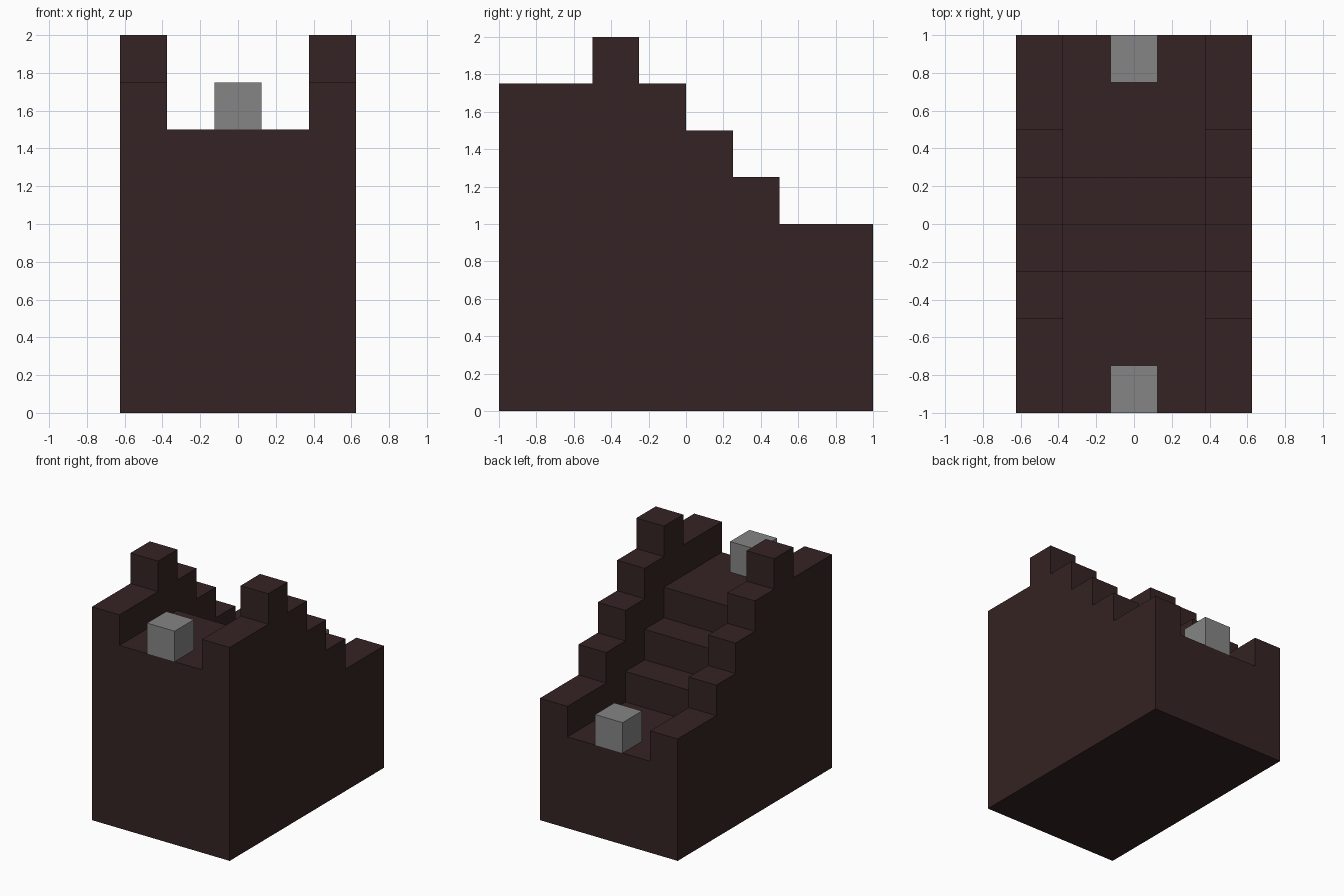
import bpy
import bmesh

cube = bpy.data.objects.get("Cube")
if cube:
    bpy.data.objects.remove(cube, do_unlink=True)


def make_material(name, colour):
    mat = bpy.data.materials.new(name)
    mat.use_nodes = True
    mat.diffuse_color = (*colour, 1)
    mat.node_tree.nodes["Principled BSDF"].inputs["Base Color"].default_value = (*colour, 1)
    return mat


dark_brown = make_material("dark brown", (0.036, 0.017, 0.017))
grey = make_material("grey", (0.235, 0.235, 0.235))

FRONT, BACK = -1.0, 1.0
HALF_WIDTH, INNER = 0.625, 0.375


def stepped_block(name, x0, x1, steps, mat):
    """Extrude a stair outline along x; steps are (end y, height) from the front."""
    outline = [(FRONT, 0)]
    y = FRONT
    for end, height in steps:
        outline += [(y, height), (end, height)]
        y = end
    outline.append((y, 0))
    bm = bmesh.new()
    face = bm.faces.new([bm.verts.new((x0, py, pz)) for py, pz in outline])
    extruded = bmesh.ops.extrude_face_region(bm, geom=[face])["geom"]
    moved = [v for v in extruded if isinstance(v, bmesh.types.BMVert)]
    bmesh.ops.translate(bm, verts=moved, vec=(x1 - x0, 0, 0))
    bmesh.ops.recalc_face_normals(bm, faces=bm.faces)
    mesh = bpy.data.meshes.new(name)
    bm.to_mesh(mesh)
    bm.free()
    mesh.materials.append(mat)
    obj = bpy.data.objects.new(name, mesh)
    bpy.context.collection.objects.link(obj)
    return obj


def block(name, centre, size, mat):
    bpy.ops.mesh.primitive_cube_add(size=size, location=centre)
    obj = bpy.context.object
    obj.name = name
    obj.data.materials.append(mat)


# Central stairway: high front landing descending to the low back landing
stepped_block("stairway", -INNER, INNER,
              [(-0.25, 1.5), (0, 1.25), (0.25, 1.0), (BACK, 0.75)], dark_brown)

# Stepped side walls, each with a raised post
wall_steps = [(-0.5, 1.75), (-0.25, 2.0), (0, 1.75),
              (0.25, 1.5), (0.5, 1.25), (BACK, 1.0)]
stepped_block("left_wall", INNER, HALF_WIDTH, wall_steps, dark_brown)
stepped_block("right_wall", -HALF_WIDTH, -INNER, wall_steps, dark_brown)

# Marker blocks at the outer edge of each landing
block("front_block", (0, FRONT + 0.125, 1.625), 0.25, grey)
block("back_block", (0, BACK - 0.125, 0.875), 0.25, grey)
